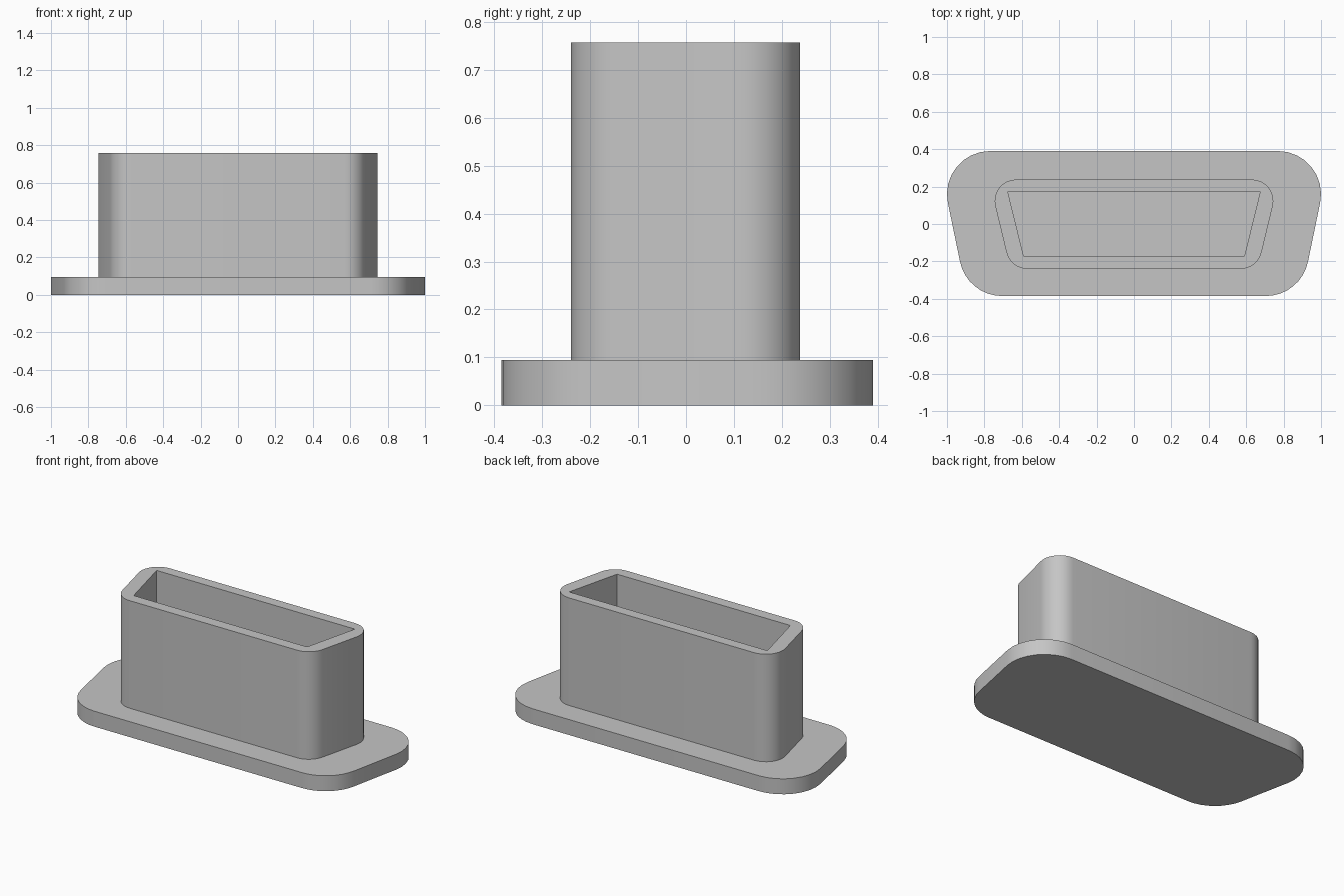
import bpy
import bmesh
from math import atan2, cos, sin, pi

cube = bpy.data.objects.get("Cube")
if cube:
    bpy.data.objects.remove(cube)

grey = bpy.data.materials.new("plain grey")
grey.use_nodes = True
grey.diffuse_color = (0.56, 0.56, 0.56, 1)
grey.node_tree.nodes["Principled BSDF"].inputs["Base Color"].default_value = grey.diffuse_color


def mirrored(half):
    """Close a right-hand outline by reflecting it across x = 0."""
    return half + [(-x, y) for x, y in reversed(half)]


def rounded_trapezoid(back, front, radius, steps=8):
    """Outline around two corner centres, joined by their common tangent."""
    lean = -atan2(back[0] - front[0], back[1] - front[1])
    half = []
    for (cx, cy), start, end in ((front, -pi / 2, lean), (back, lean, pi / 2)):
        for i in range(steps + 1):
            a = start + (end - start) * i / steps
            half.append((cx + radius * cos(a), cy + radius * sin(a)))
    return mirrored(half)


def prism(name, outlines, bottom, top):
    """Fill outlines (the second one is a hole) and extrude them upwards."""
    bm = bmesh.new()
    for outline in outlines:
        verts = [bm.verts.new((x, y, bottom)) for x, y in outline]
        for a, b in zip(verts, verts[1:] + verts[:1]):
            bm.edges.new((a, b))
    bmesh.ops.triangle_fill(bm, edges=bm.edges[:], use_beauty=True)
    raised = bmesh.ops.extrude_face_region(bm, geom=bm.faces[:])["geom"]
    bmesh.ops.translate(bm, vec=(0, 0, top - bottom),
                        verts=[v for v in raised if isinstance(v, bmesh.types.BMVert)])
    bmesh.ops.recalc_face_normals(bm, faces=bm.faces[:])
    mesh = bpy.data.meshes.new(name)
    bm.to_mesh(mesh)
    bm.free()
    mesh.materials.append(grey)
    obj = bpy.data.objects.new(name, mesh)
    bpy.context.collection.objects.link(obj)
    bpy.ops.object.select_all(action='DESELECT')
    obj.select_set(True)
    bpy.context.view_layer.objects.active = obj
    bpy.ops.object.shade_smooth_by_angle()
    return obj


# Wide base plate
flange = rounded_trapezoid((0.77, 0.16), (0.705, -0.155), 0.23)
prism("base_flange", [flange], 0, 0.095)

# Hollow sleeve with rounded outside and a sharp-cornered opening
sleeve = rounded_trapezoid((0.63, 0.123), (0.57, -0.125), 0.115)
opening = mirrored([(0.59, -0.172), (0.675, 0.173)])
prism("hollow_sleeve", [sleeve, opening], 0.095, 0.757)
